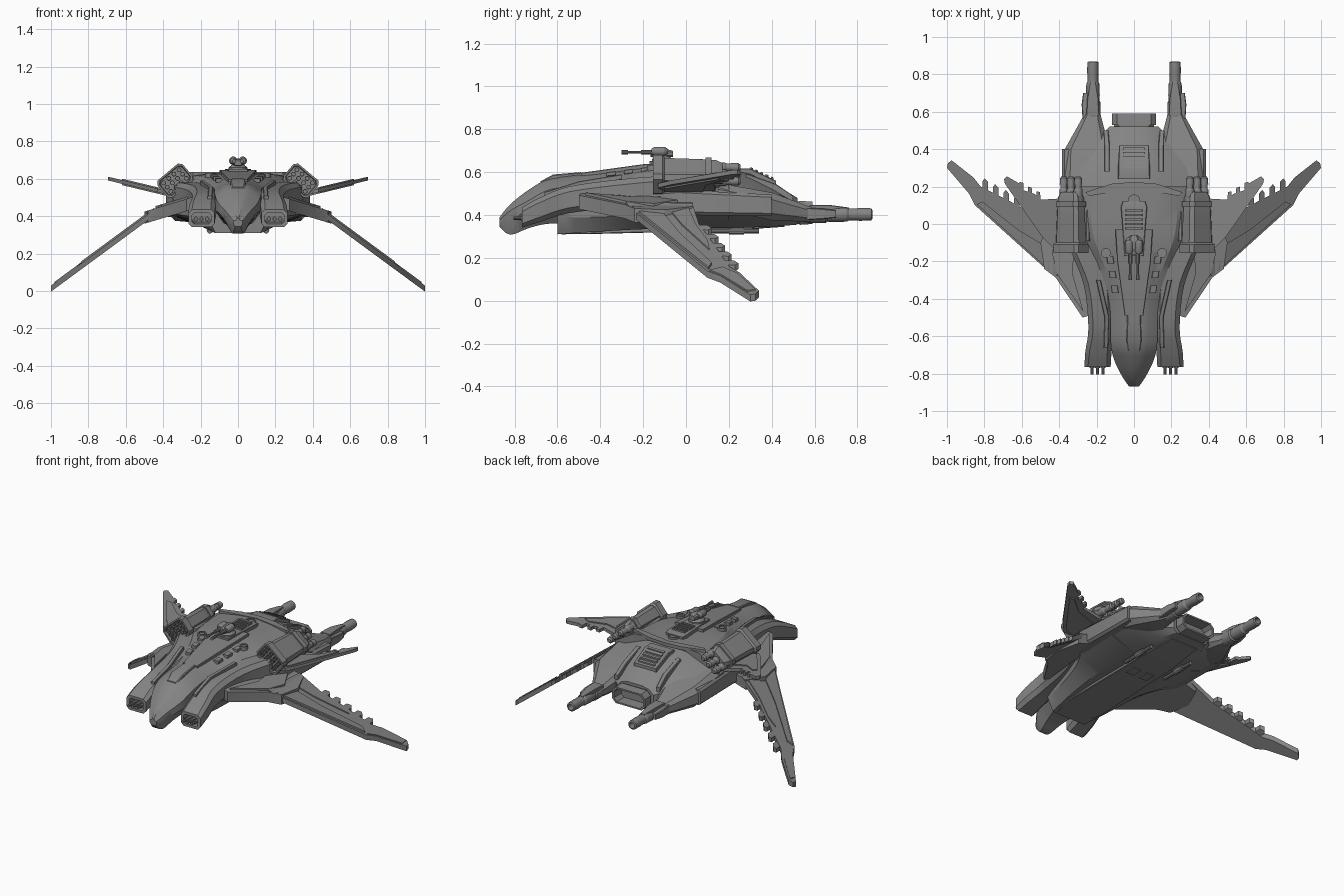
import bpy, bmesh
from math import sin, cos, pi, radians

grey = bpy.data.materials.new("dark_grey")
grey.diffuse_color = (.23, .23, .23, 1)


def finish(name, bm, mirror):
    bmesh.ops.recalc_face_normals(bm, faces=bm.faces)
    me = bpy.data.meshes.new(name)
    bm.to_mesh(me)
    bm.free()
    me.materials.append(grey)
    ob = bpy.data.objects.new(name, me)
    bpy.context.collection.objects.link(ob)
    if mirror:
        ob.modifiers.new("mirror", 'MIRROR')
    bpy.ops.object.select_all(action='DESELECT')
    ob.select_set(True)
    bpy.context.view_layer.objects.active = ob
    bpy.ops.object.shade_smooth_by_angle(angle=radians(28))
    return ob


def loft(name, rings, mirror=False):
    bm = bmesh.new()
    vs = [[bm.verts.new(p) for p in r] for r in rings]
    n = len(rings[0])
    for a, b in zip(vs, vs[1:]):
        for i in range(n):
            j = (i + 1) % n
            bm.faces.new((a[i], a[j], b[j], b[i]))
    bm.faces.new(vs[0])
    bm.faces.new(vs[-1])
    return finish(name, bm, mirror)


def flow(s, n=4):
    """Catmull-Rom smoothing of a list of cross-section parameters"""
    out = []
    for i in range(len(s) - 1):
        a, b, c, d = s[max(i - 1, 0)], s[i], s[i + 1], s[min(i + 2, len(s) - 1)]
        for k in range(n):
            t = k / n
            out.append([q + .5 * t * (r - p + t * (2*p - 5*q + 4*r - w + t * (3*(q - r) + w - p)))
                        for p, q, r, w in zip(a, b, c, d)])
    return out + [list(s[-1])]


def hull(name, secs):
    """Symmetric hull; section = y, top/mid/bottom half width, top/mid-high/mid-low/bottom z"""
    rings = []
    for y, wt, wm, wb, zt, zh, zl, zb in secs:
        h = [(wt * .5, zt), (wt, zt - .012), (wm, zh), (wm, zl), (wb, zb)]
        rings.append([(x, y, z) for x, z in h] + [(-x, y, z) for x, z in h[::-1]])
    return loft(name, rings)


def block(name, secs, ch=.25, roll=0, mirror=True):
    """Chamfered box loft; section = y, centre x, centre z, half width, half height"""
    rings = []
    c, s = cos(radians(roll)), sin(radians(roll))
    for y, cx, cz, w, h in secs:
        k = ch * min(w, h)
        q = [(w - k, h), (w, h - k), (w, k - h), (w - k, -h), (k - w, -h), (-w, k - h), (-w, h - k), (k - w, h)]
        rings.append([(cx + u * c - v * s, y, cz + u * s + v * c) for u, v in q])
    return loft(name, rings, mirror)


def tube(name, a, b, secs, axis='Y', n=14, mirror=True):
    """Turned part along y (centre x, z) or z (centre x, y); section = position, radius"""
    rings = []
    for p, r in secs:
        pts = [(a + r * cos(2*pi*i/n), b + r * sin(2*pi*i/n)) for i in range(n)]
        rings.append([(u, p, v) if axis == 'Y' else (u, v, p) for u, v in pts])
    return loft(name, rings, mirror)


def slab(name, outline, zf, t):
    """Plate from a plan outline, its height given as a function of x"""
    bm = bmesh.new()
    top = [bm.verts.new((x, y, zf(x) + t / 2)) for x, y in outline]
    bot = [bm.verts.new((x, y, zf(x) - t / 2)) for x, y in outline]
    bm.faces.new(top)
    bm.faces.new(bot[::-1])
    for i in range(len(top)):
        j = (i + 1) % len(top)
        bm.faces.new((top[i], bot[i], bot[j], top[j]))
    return finish(name, bm, True)


# main body, drooping nose, rear deck
hull("main_hull", flow([
    (-.60, .07, .16, .12, .56, .46, .39, .31), (-.42, .10, .20, .15, .58, .50, .39, .322),
    (-.22, .16, .26, .17, .61, .52, .40, .333), (-.05, .22, .34, .18, .63, .53, .41, .337),
    (.20, .24, .37, .18, .63, .54, .41, .34)]))
hull("nose", flow([
    (-.87, .01, .025, .015, .39, .375, .36, .345), (-.82, .03, .06, .03, .45, .42, .38, .308),
    (-.73, .055, .105, .05, .52, .47, .42, .34), (-.63, .07, .125, .07, .57, .52, .43, .36),
    (-.42, .08, .13, .10, .595, .55, .44, .36), (-.15, .12, .18, .10, .632, .59, .44, .36)]))
hull("rear_deck", [
    (.19, .15, .36, .18, .615, .52, .41, .34), (.30, .13, .34, .17, .595, .50, .40, .342),
    (.42, .115, .24, .15, .54, .48, .39, .347), (.52, .10, .13, .11, .48, .44, .38, .355)])

# drooping side arms with gun mouths
block("side_arm", [(-.72, .195, .395, .05, .025), (-.765, .195, .388, .05, .03), (-.765, .195, .388, .07, .047)]
      + flow([(-.765, .195, .388, .07, .047), (-.68, .19, .425, .07, .057), (-.55, .178, .47, .066, .062),
              (-.32, .195, .50, .075, .065), (-.08, .26, .525, .10, .058), (.1, .27, .525, .10, .055)])[1:], ch=.4)
for i, x in enumerate((.165, .195, .225)):
    tube(f"nose_gun_{i}", x, .385, [(-.70, .013), (-.77, .013), (-.77, .008), (-.805, .008)], n=10)
block("arm_ridge", [(-.66, .15, .495, .012, .012), (-.5, .145, .545, .012, .012), (-.3, .19, .578, .012, .012)])
block("canopy", [(-.68, 0, .532, .035, .025), (-.62, 0, .567, .042, .022), (-.49, 0, .582, .036, .018)], mirror=False)
block("spine_plate", [(-.49, 0, .585, .05, .012), (-.2, 0, .625, .09, .012), (-.03, 0, .635, .1, .012)], mirror=False)

# side blocks, rear sponsons and tail guns
block("side_block", [(-.12, .28, .46, .07, .05), (-.04, .30, .46, .085, .06), (.40, .30, .445, .085, .05)])
block("sponson", [(.15, .26, .49, .115, .06), (.40, .25, .44, .12, .065), (.57, .225, .405, .05, .037),
                  (.60, .222, .405, .04, .032)], ch=.5)
tube("tail_gun", .22, .403, [(.55, .035), (.58, .042), (.65, .042), (.66, .035), (.69, .037), (.75, .035),
                             (.76, .029), (.80, .029), (.81, .031), (.865, .029), (.87, .02), (.83, .018)])
block("tail_gun_plate", [(.54, .262, .405, .012, .03), (.64, .262, .405, .018, .025), (.70, .258, .405, .014, .018)])
block("tail_gun_saddle", [(.58, .22, .435, .035, .012), (.67, .22, .435, .03, .012), (.76, .22, .425, .015, .01)])
block("sponson_rail", [(.28, .145, .575, .015, .02), (.42, .145, .525, .015, .02), (.50, .15, .475, .013, .015)])

# centre engine
block("engine_housing", [(.38, 0, .445, .125, .085), (.47, 0, .425, .122, .066), (.50, 0, .415, .112, .055)], ch=.5, mirror=False)
block("engine_nozzle", [(.48, 0, .41, .10, .052), (.53, 0, .41, .108, .052), (.53, 0, .41, .118, .056),
                        (.59, 0, .41, .118, .052), (.59, 0, .41, .104, .042), (.51, 0, .41, .10, .038)], ch=.5, mirror=False)
block("vent_frame", [(.24, 0, .605, .085, .012), (.30, 0, .60, .085, .018), (.42, 0, .545, .08, .015)], mirror=False)
for i in range(5):
    y = .30 + .024 * i
    block(f"rear_vent_slat_{i}", [(y, 0, .616 - .011*i, .06, .008), (y + .012, 0, .611 - .011*i, .06, .008)], mirror=False)

# keel panels and under-guns
block("keel", [(-.58, 0, .33, .10, .02), (-.45, 0, .326, .13, .015), (.2, 0, .342, .12, .015), (.46, 0, .36, .10, .015)], mirror=False)
block("keel_hatch", [(.02, .05, .325, .03, .008), (.09, .05, .327, .03, .008)])
tube("under_gun", .15, .325, [(.10, .012), (.20, .012), (.20, .018), (.27, .018), (.27, .012), (.34, .012)], n=10)


# large drooping wings: shoulder, blade, raised plates and trailing teeth
def shoulder_z(x):
    return .452 - (x - .3) * .30


def blade_z(x):
    return .402 - (x - .47) * .735


slab("wing_shoulder", [(.24, -.49), (.275, -.5), (.42, -.285), (.48, -.24), (.50, -.1), (.45, .03), (.26, .03), (.28, -.25)],
     shoulder_z, .065)
slab("wing_shoulder_plate", [(.27, -.47), (.41, -.27), (.44, -.15), (.38, -.03), (.31, -.05), (.33, -.26)],
     lambda x: shoulder_z(x) + .033, .022)
slab("wing_blade", [(.41, -.28), (.45, -.26), (.85, .10), (.88, .16), (1.0, .30), (.995, .325), (.975, .34), (.86, .25),
                    (.82, .20), (.66, .12), (.55, .06), (.42, .03)], blade_z, .032)
slab("wing_leading_plate", [(.45, -.25), (.50, -.205), (.84, .105), (.81, .12), (.62, -.03), (.47, -.12)],
     lambda x: blade_z(x) + .014, .026)
slab("wing_inner_plate", [(.46, -.08), (.56, -.02), (.72, .11), (.66, .10), (.56, .045), (.45, .01)],
     lambda x: blade_z(x) + .013, .02)
slab("wing_tip_plate", [(.85, .11), (.88, .165), (.98, .285), (.975, .325), (.87, .24), (.83, .17)],
     lambda x: blade_z(x) + .003, .038)
for i in range(5):
    x, y = .57 + .056 * i, .05 + .031 * i
    slab(f"wing_tooth_{i}", [(x - .014, y), (x + .014, y), (x + .016, y + .055), (x + .004, y + .07), (x - .014, y + .05)],
         blade_z, .028)


# small upper wings
def fin_z(x):
    return .53 + (x - .4) * .24


slab("upper_wing", [(.32, -.1), (.43, -.13), (.49, -.07), (.69, .215), (.695, .24), (.68, .255), (.61, .215), (.59, .18),
                    (.53, .16), (.50, .13), (.33, .14)], fin_z, .02)
slab("upper_wing_plate", [(.38, -.1), (.44, -.1), (.62, .15), (.59, .16), (.50, .09), (.38, .08)], fin_z, .034)
for i in range(3):
    x, y = .51 + .045 * i, .13 + .025 * i
    slab(f"upper_wing_tooth_{i}", [(x - .01, y), (x + .012, y), (x + .012, y + .045), (x - .008, y + .04)], fin_z, .02)

# tilted missile pods with launch tubes and rear canisters
PX, PZ, ROLL = .337, .59, -40
block("pod_body", [(-.11, PX, PZ, .08, .05), (.04, PX, PZ, .075, .046), (.14, PX, PZ, .07, .042), (.17, PX, PZ, .055, .032)], ch=.4, roll=ROLL)
block("pod_front_frame", [(-.135, PX, PZ, .075, .047), (-.155, PX, PZ, .078, .05), (-.155, PX, PZ, .088, .06),
                          (-.11, PX, PZ, .088, .06), (-.10, PX, PZ, .078, .05)], ch=.3, roll=ROLL)
block("pod_rear_frame", [(.09, PX, PZ, .08, .052), (.12, PX, PZ, .08, .052)], ch=.4, roll=ROLL)
block("pod_pylon", [(-.09, .28, .55, .06, .045), (.14, .28, .55, .06, .04)], roll=-25)
ca, sa = cos(radians(ROLL)), sin(radians(ROLL))
for i in range(4):
    for j in range(3):
        u, v = (i - 1.5) * .036, (j - 1) * .03
        tube(f"launch_tube_{i}_{j}", PX + u*ca - v*sa, PZ + u*sa + v*ca,
             [(-.12, .013), (-.153, .013), (-.153, .009), (-.13, .009)], n=10)
for i in range(3):
    u = (i - 1) * .05
    tube(f"pod_canister_{i}", PX + u*ca, PZ + u*sa,
         [(.10, .024), (.18, .024), (.19, .018), (.21, .018), (.21, .022), (.245, .02), (.255, .012)])

# twin-barrel dorsal turret on its slatted platform
block("turret_platform", [(-.17, 0, .637, .05, .014), (.09, 0, .640, .07, .012), (.12, 0, .637, .06, .008)], mirror=False)
tube("turret_ring", 0, -.11, [(.63, .05), (.66, .05), (.67, .038), (.68, .03)], 'Z', 18, False)
block("turret_head", [(-.165, 0, .685, .018, .015), (-.13, 0, .688, .03, .02), (-.09, 0, .688, .03, .02), (-.06, 0, .685, .02, .014)],
      ch=.5, mirror=False)
tube("turret_cheek", .026, .697, [(-.16, .014), (-.145, .022), (-.10, .022), (-.085, .012)])
tube("turret_barrel", .02, .693, [(-.15, .011), (-.21, .011), (-.21, .007), (-.27, .007), (-.27, .01), (-.30, .01)], n=10)
for i in range(5):
    y = -.03 + .024 * i
    block(f"deck_slat_{i}", [(y, 0, .653, .045, .008), (y + .012, 0, .653, .045, .008)], mirror=False)

# deck hatches, hood edge and round caps
tube("deck_cap", 0, .125, [(.62, .033), (.645, .033), (.645, .026), (.638, .026)], 'Z', 18, False)
tube("side_cap", .15, -.155, [(.58, .026), (.632, .026), (.632, .018), (.625, .018)], 'Z', 16)
for i in range(3):
    y, x, z = -.37 + .08 * i, .10 + .012 * i, .590 + .01 * i
    block(f"deck_hatch_{i}", [(y, x, z, .018, .01), (y + .04, x + .006, z + .005, .018, .01)])
slab("hood_edge", [(.0, .19), (.24, .15), (.26, .17), (.12, .215), (.0, .225)], lambda x: .625, .02)
